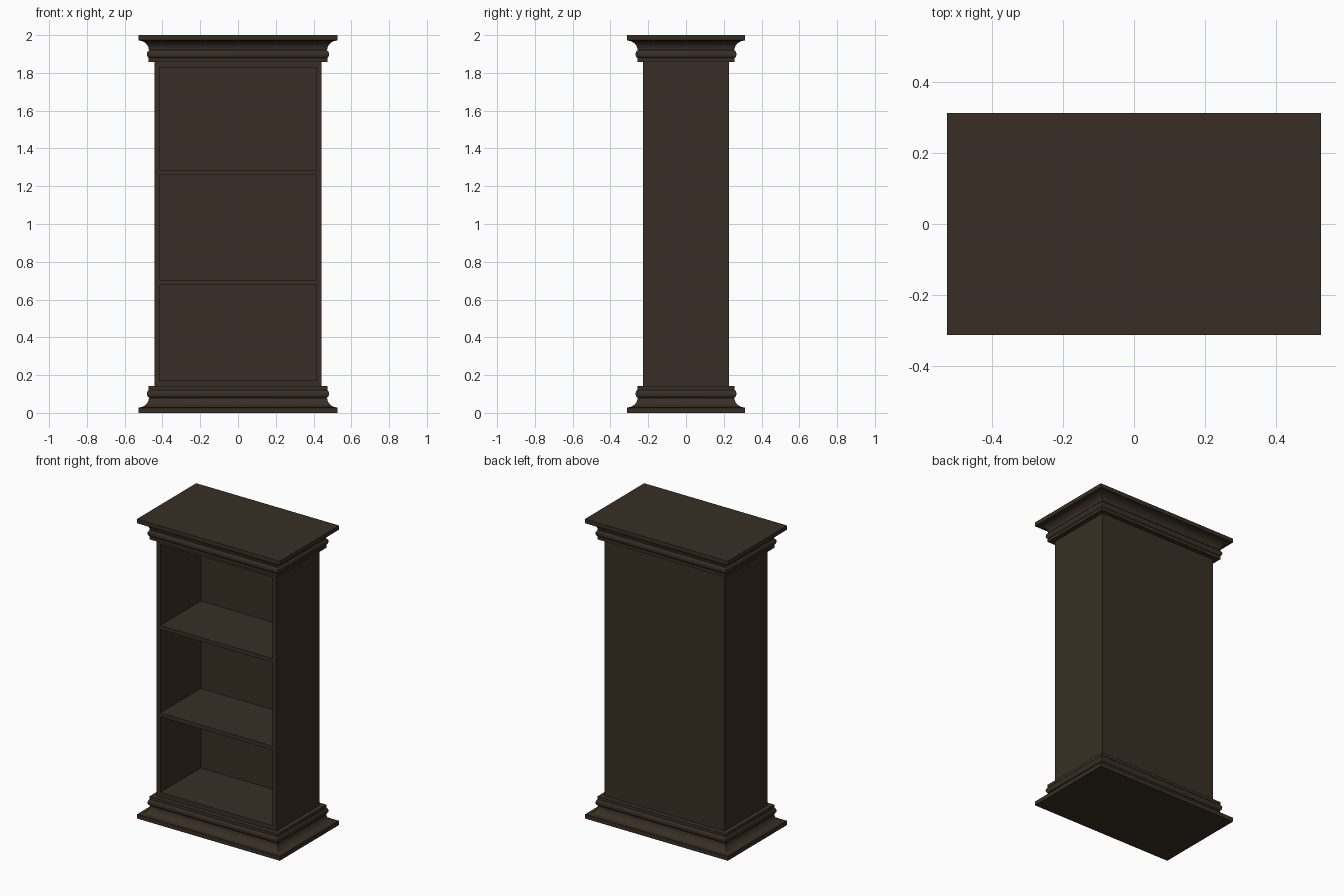
import bpy, bmesh, math

if "Cube" in bpy.data.objects:
    bpy.data.objects.remove(bpy.data.objects["Cube"])

HX, HY = 0.442, 0.227          # body half width and half depth
Z0, Z1 = 0.142, 1.858          # body bottom and top
T = 0.027                      # board thickness

wood = bpy.data.materials.new("dark brown wood")
wood.diffuse_color = (0.040, 0.028, 0.018, 1)
wood.use_nodes = True
wood.node_tree.nodes["Principled BSDF"].inputs["Base Color"].default_value = wood.diffuse_color


def finish(name, bm):
    bmesh.ops.recalc_face_normals(bm, faces=bm.faces)
    me = bpy.data.meshes.new(name)
    bm.to_mesh(me)
    bm.free()
    me.materials.append(wood)
    ob = bpy.data.objects.new(name, me)
    bpy.context.collection.objects.link(ob)
    return ob


def box(name, x0, x1, y0, y1, z0, z1):
    bm = bmesh.new()
    bmesh.ops.create_cube(bm, size=1)
    for v in bm.verts:
        v.co = ((x0 + x1) / 2 + v.co.x * (x1 - x0),
                (y0 + y1) / 2 + v.co.y * (y1 - y0),
                (z0 + z1) / 2 + v.co.z * (z1 - z0))
    return finish(name, bm)


def moulding(name, profile, flip):
    """Sweep an (offset, height) profile round the body with mitred corners."""
    bm = bmesh.new()
    rings = []
    for o, z in profile:
        x, y = HX + o, HY + o
        zz = 2 - z if flip else z
        rings.append([bm.verts.new((sx * x, sy * y, zz))
                      for sx, sy in ((-1, -1), (1, -1), (1, 1), (-1, 1))])
    for a, b in zip(rings, rings[1:]):
        for i in range(4):
            j = (i + 1) % 4
            bm.faces.new((a[i], a[j], b[j], b[i]))
    bm.faces.new(rings[0])
    bm.faces.new(rings[-1])
    ob = finish(name, bm)
    bpy.context.view_layer.objects.active = ob
    ob.select_set(True)
    bpy.ops.object.shade_smooth_by_angle(angle=math.radians(32))
    ob.select_set(False)


# Moulding profile: plinth, cove, bead, fillet
N = 8
profile = [(0.086, 0), (0.086, 0.027)]
profile += [(0.084 - 0.054 * math.sin(t), 0.079 - 0.05 * math.cos(t))
            for t in (i * math.pi / 2 / N for i in range(N + 1))]
profile += [(0.026 + 0.014 * math.sin(t), 0.101 - 0.021 * math.cos(t))
            for t in (i * math.pi / N for i in range(N + 1))]
profile += [(0.031, 0.122), (0.031, Z0)]
moulding("base_moulding", profile, False)
moulding("crown_moulding", profile, True)

# Carcass boards
for side, s in (("left", -1), ("right", 1)):
    a, b = sorted((s * HX, s * (HX - T)))
    box(side + "_side", a, b, -HY, HY, Z0, Z1)
IX = HX - T
box("back_panel", -IX, IX, HY - T, HY, Z0, Z1)
box("bottom_board", -IX, IX, -HY, HY - T, Z0, 0.172)
box("top_board", -IX, IX, -HY, HY - T, 1.829, Z1)

# Shelves
for name, z in (("lower_shelf", 0.676), ("upper_shelf", 1.26)):
    box(name, -IX, IX, -HY, HY - T, z, z + T)
